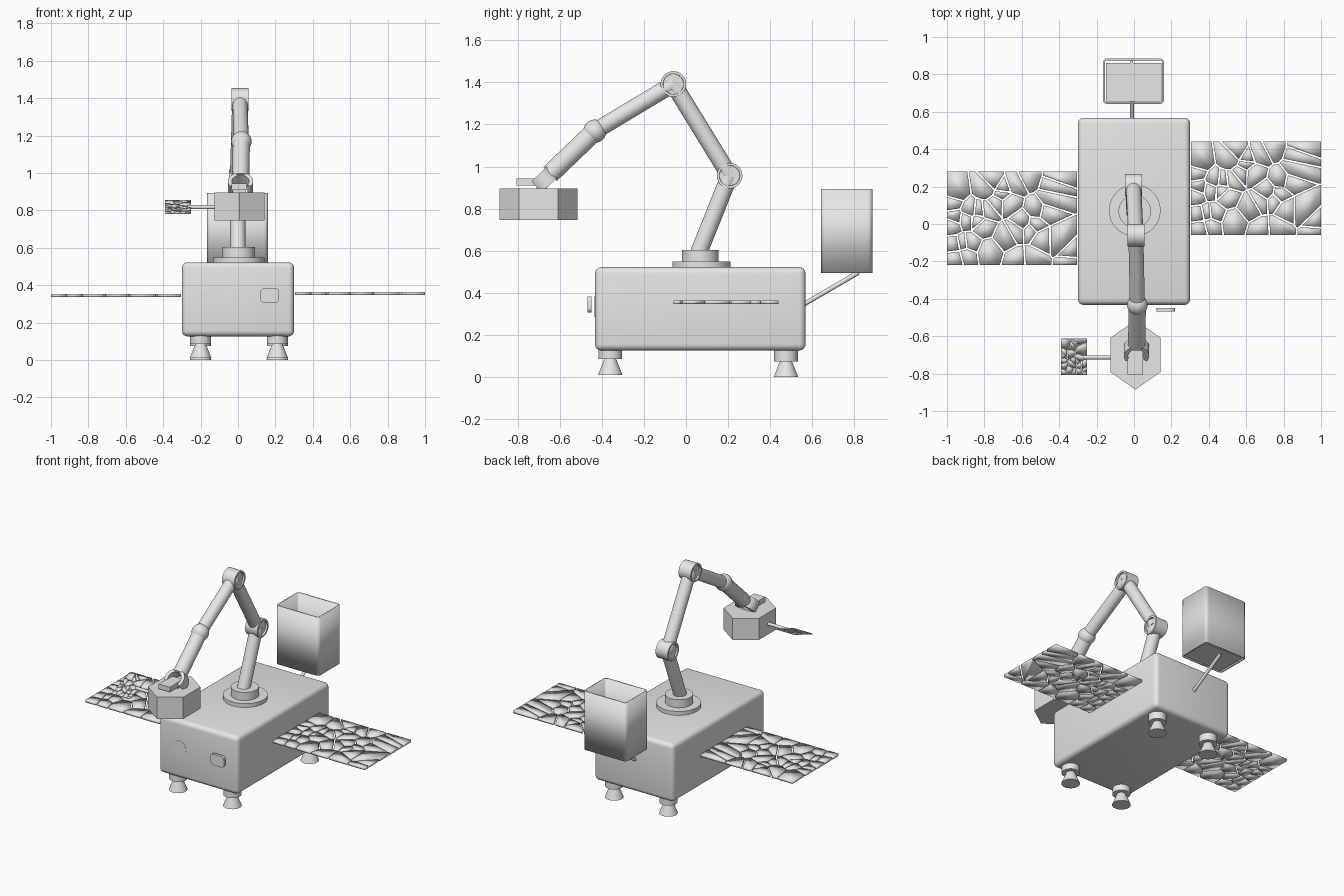
import bpy, bmesh, math, random
from mathutils import Vector, Matrix

if "Cube" in bpy.data.objects:
    bpy.data.objects.remove(bpy.data.objects["Cube"], do_unlink=True)

grey = bpy.data.materials.new("plain_grey")
grey.use_nodes = True
GREY = (0.8, 0.8, 0.8, 1)
grey.diffuse_color = GREY
grey.node_tree.nodes["Principled BSDF"].inputs["Base Color"].default_value = GREY
parts = []


def finish(name, bm):
    mesh = bpy.data.meshes.new(name)
    bmesh.ops.recalc_face_normals(bm, faces=bm.faces)
    bm.to_mesh(mesh)
    bm.free()
    mesh.materials.append(grey)
    ob = bpy.data.objects.new(name, mesh)
    bpy.context.collection.objects.link(ob)
    parts.append(ob)
    return ob


def solidify(ob, thickness, offset):
    mod = ob.modifiers.new("thickness", "SOLIDIFY")
    mod.thickness, mod.offset = thickness, offset


def box(name, lo, hi, bevel=0.0, axis=None, segments=4, tube=False):
    """Box between two corners, bevelled on all edges or those along one axis."""
    lo, hi = Vector(lo), Vector(hi)
    bm = bmesh.new()
    bmesh.ops.create_cube(bm, size=1, matrix=Matrix.Translation((lo + hi) / 2)
                          @ Matrix.Diagonal((hi - lo).to_4d()))
    if tube:
        caps = [f for f in bm.faces if abs(f.normal.z) > 0.9]
        bmesh.ops.delete(bm, geom=caps, context="FACES_ONLY")
    if bevel:
        edges = [e for e in bm.edges if axis is None or
                 abs((e.verts[0].co - e.verts[1].co).normalized()[axis]) > 0.9]
        bmesh.ops.bevel(bm, geom=edges, offset=bevel, segments=segments,
                        profile=0.5, affect="EDGES")
    return finish(name, bm)


def rod(name, a, b, r, r2=None, sides=32, recess=0.0):
    """Cylinder or cone from a to b, optionally with hollowed ends."""
    a, b = Vector(a), Vector(b)
    d = b - a
    bm = bmesh.new()
    bmesh.ops.create_cone(bm, cap_ends=True, segments=sides, radius1=r,
                          radius2=r if r2 is None else r2, depth=d.length,
                          matrix=Matrix.Translation((a + b) / 2)
                          @ d.to_track_quat("Z", "Y").to_matrix().to_4x4())
    if recess:
        caps = [f for f in bm.faces if len(f.verts) > 4]
        bmesh.ops.inset_individual(bm, faces=caps, thickness=r * 0.2)
        bmesh.ops.inset_individual(bm, faces=caps, thickness=0.001, depth=-recess)
    return finish(name, bm)


def clip(poly, point, normal):
    """Keep the side of a flat polygon lying behind a line."""
    out = []
    for p, q in zip(poly, poly[1:] + poly[:1]):
        s, t = (p - point).dot(normal), (q - point).dot(normal)
        if s <= 0:
            out.append(p)
        if s * t < 0:
            out.append(p.lerp(q, s / (s - t)))
    return out


def cracked_panel(name, centre, size, cells, gap, thickness, tilt=0.0):
    """Flat plate split into irregular cells with open gaps."""
    rng = random.Random(7)
    w, h = size[0] / 2, size[1] / 2
    seeds = []
    while len(seeds) < cells:
        p = Vector((rng.uniform(-w, w), rng.uniform(-h, h)))
        if all((p - s).length > 0.35 * math.sqrt(4 * w * h / cells) for s in seeds):
            seeds.append(p)
    bm = bmesh.new()
    for s in seeds:
        poly = [Vector(c) for c in ((-w, -h), (w, -h), (w, h), (-w, h))]
        for o in seeds:
            if o is not s and poly:
                n = (o - s).normalized()
                poly = clip(poly, (s + o) / 2 - n * gap / 2, n)
        if len(poly) > 2:
            bm.faces.new([bm.verts.new(p.to_3d()) for p in poly])
    ob = finish(name, bm)
    ob.location = centre
    ob.rotation_euler.x = tilt
    solidify(ob, thickness, 0)


# Main body
box("body", (-0.3, -0.432, 0.126), (0.3, 0.568, 0.522), 0.03)
box("front_plate", (0.12, -0.468, 0.307), (0.22, -0.45, 0.383), 0.02, axis=1)
rod("front_disc", (-0.14, -0.42, 0.335), (-0.14, -0.434, 0.335), 0.05)

# Thrusters under the corners
for side, x in (("right", -0.2), ("left", 0.21)):
    for end, y, z in (("front", -0.36, 0.01), ("back", 0.475, 0)):
        rod(f"{side}_{end}_thruster_mount", (x, y, z + 0.075), (x, y, 0.14), 0.056)
        rod(f"{side}_{end}_thruster_nozzle", (x, y, z), (x, y, z + 0.08), 0.058, 0.026)

# Side panels
cracked_panel("right_panel", (-0.653, 0.03, 0.345), (0.694, 0.5), 40, 0.009, 0.016)
cracked_panel("left_panel", (0.653, 0.19, 0.355), (0.694, 0.5), 40, 0.009, 0.016)

# Arm turntable
rod("arm_base", (0.004, 0.073, 0.51), (0.004, 0.073, 0.548), 0.138, sides=48)
rod("arm_collar", (0.004, 0.068, 0.54), (0.004, 0.068, 0.603), 0.087, sides=48)

# Arm segments and joints
shoulder, elbow = Vector((0, 0.06, 0.59)), Vector((-0.003, 0.207, 0.957))
top, ball = Vector((0.01, -0.06, 1.392)), Vector((0.018, -0.433, 1.168))
wrist = Vector((0.014, -0.645, 0.965))
rod("lower_arm", shoulder, elbow, 0.041)
rod("middle_arm", elbow, top, 0.041)
rod("upper_arm", top, ball, 0.04)
rod("forearm", ball, wrist, 0.046)
half = Vector((0.046, 0, 0))
rod("elbow_joint", elbow - half, elbow + half, 0.061, recess=0.012)
rod("top_joint", top - half, top + half, 0.061, recess=0.012)
bm = bmesh.new()
bmesh.ops.create_uvsphere(bm, u_segments=32, v_segments=16, radius=0.055,
                          matrix=Matrix.Translation(ball))
finish("wrist_ball", bm)

# Open claw: an arc swept in the plane of the forearm
along = (wrist - ball).normalized()
across = Vector((1, 0, 0))
depth = along.cross(across).normalized() * 0.036
hub = wrist + along * 0.05
bm = bmesh.new()
previous = None
for i in range(21):
    a = math.radians(-125 + 12.5 * i)
    ray = across * math.sin(a) - along * math.cos(a)
    ring = [bm.verts.new(hub + ray * r + depth * s)
            for r, s in ((0.046, -1), (0.068, -1), (0.068, 1), (0.046, 1))]
    if previous:
        for k in range(4):
            m = (k + 1) % 4
            bm.faces.new((previous[k], previous[m], ring[m], ring[k]))
    if i in (0, 20):
        bm.faces.new(ring)
    previous = ring
finish("claw", bm)

# Six-sided carried module with handle and its small panel
bm = bmesh.new()
bmesh.ops.create_cone(bm, cap_ends=True, segments=6, radius1=0.185, radius2=0.185,
                      depth=0.148, matrix=Matrix.Translation((0.008, -0.7, 0.821))
                      @ Matrix.Diagonal((0.83, 1, 1, 1)))
if max(v.co.y for v in bm.verts) < -0.53:
    bmesh.ops.rotate(bm, verts=bm.verts, cent=(0.008, -0.7, 0),
                     matrix=Matrix.Rotation(math.radians(30), 3, "Z"))
finish("module", bm)
box("module_handle", (-0.036, -0.805, 0.91), (0.048, -0.66, 0.943))
box("handle_post", (-0.03, -0.71, 0.89), (0.042, -0.66, 0.915))
rod("module_boom", (-0.27, -0.713, 0.817), (-0.1, -0.713, 0.817), 0.011, sides=16)
cracked_panel("module_panel", (-0.321, -0.71, 0.818), (0.138, 0.206), 22, 0.003,
              0.006, tilt=math.radians(20))

# Open bin on a strut at the back
bin_wall = box("bin_wall", (-0.166, 0.642, 0.495), (0.16, 0.885, 0.893),
               0.022, axis=2, tube=True)
solidify(bin_wall, 0.01, -1)
box("bin_floor", (-0.15, 0.655, 0.5), (0.148, 0.86, 0.508))
box("bin_tab", (-0.02, 0.855, 0.5), (-0.005, 0.878, 0.508))
rod("bin_strut", (-0.01, 0.55, 0.34), (-0.01, 0.82, 0.497), 0.011, sides=16)

# Smooth curved faces, keep edges sharp
bpy.ops.object.select_all(action="DESELECT")
for ob in parts:
    ob.select_set(True)
bpy.context.view_layer.objects.active = parts[0]
bpy.ops.object.shade_smooth_by_angle(angle=math.radians(30))
